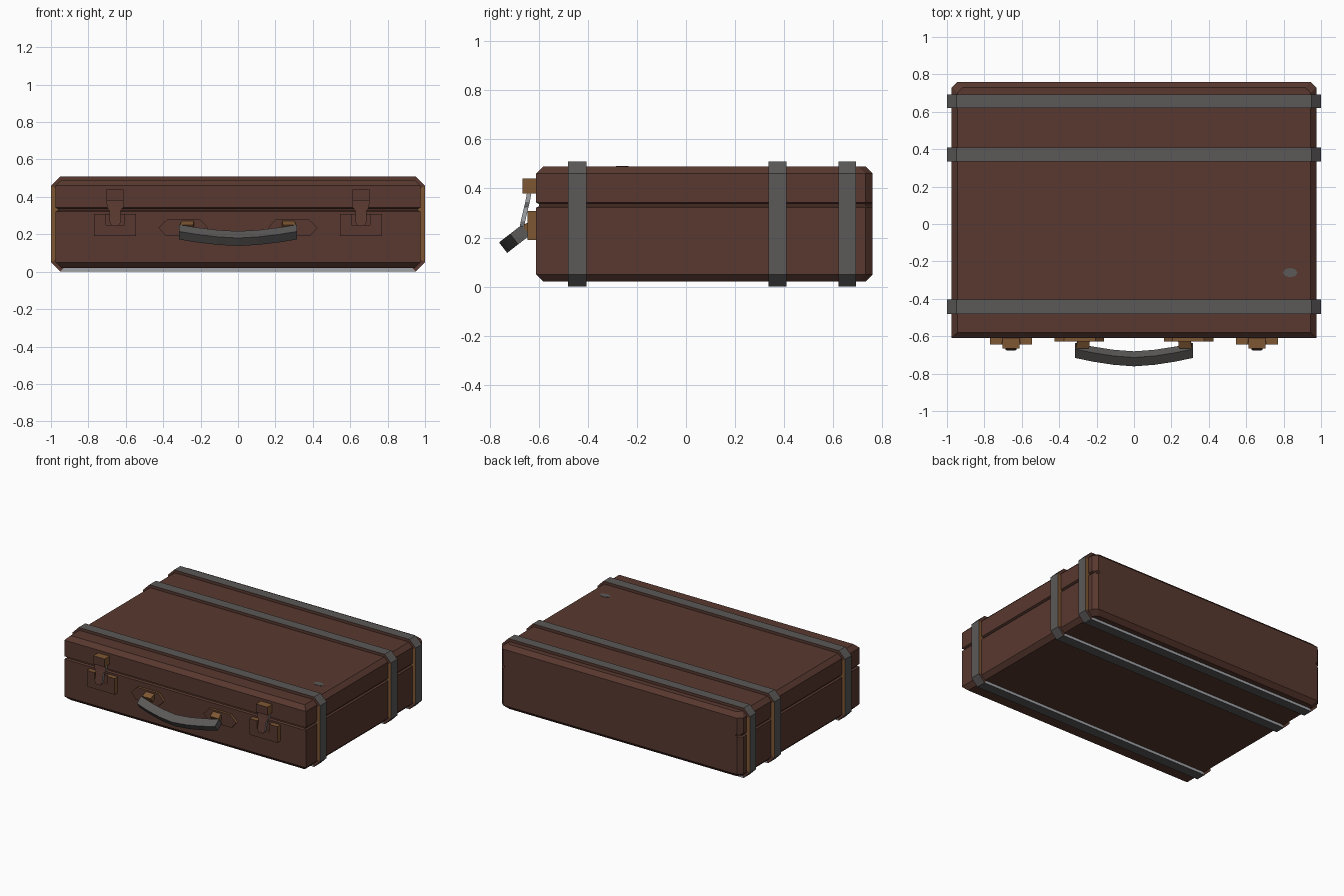
import bpy, bmesh, math
from mathutils import Vector

if "Cube" in bpy.data.objects:
    bpy.data.objects.remove(bpy.data.objects["Cube"])


def material(name, rgb):
    m = bpy.data.materials.new(name)
    m.diffuse_color = (*rgb, 1)
    m.use_nodes = True
    m.node_tree.nodes["Principled BSDF"].inputs["Base Color"].default_value = m.diffuse_color
    return m


LEATHER = material("brown leather", (0.098, 0.040, 0.029))
GREY = material("dark grey strap", (0.105, 0.100, 0.097))
BRASS = material("aged brass", (0.21, 0.095, 0.033))
STEEL = material("worn pale metal", (0.36, 0.37, 0.39))


def finish(name, bm, mats, rule=None):
    bmesh.ops.recalc_face_normals(bm, faces=bm.faces[:])
    bm.normal_update()
    if rule:
        for f in bm.faces:
            f.material_index = rule(f)
    me = bpy.data.meshes.new(name)
    bm.to_mesh(me)
    bm.free()
    for m in mats:
        me.materials.append(m)
    ob = bpy.data.objects.new(name, me)
    bpy.context.collection.objects.link(ob)
    return ob


def loft(name, rings, mats, rule=None, closed=False):
    """Skin a list of equal-sized rings; cap the ends unless closed."""
    bm = bmesh.new()
    vs = [[bm.verts.new(p) for p in r] for r in rings]
    n = len(vs[0])
    pairs = list(zip(vs, vs[1:])) + ([(vs[-1], vs[0])] if closed else [])
    for a, b in pairs:
        for i in range(n):
            j = (i + 1) % n
            bm.faces.new((a[i], a[j], b[j], b[i]))
    if not closed:
        bm.faces.new(vs[0])
        bm.faces.new(vs[-1])
    return finish(name, bm, mats, rule)


def plate(name, outline, y0, y1, mats, rule=None):
    """Extrude an (x, z) outline between two y values."""
    return loft(name, [[(x, y, z) for x, z in outline] for y in (y0, y1)], mats, rule)


# case: chamfered box with square front corners and a groove below the lid
def footprint(z, inset, back=None):
    x, f = 0.975 - inset, -0.61 + inset
    b, c = 0.76 - (inset if back is None else back), 0.03
    return [(-x, f, z), (x, f, z), (x, b - c, z), (x - c, b, z), (-x + c, b, z), (-x, b - c, z)]


loft("case", [footprint(0.02, 0.03), footprint(0.05, 0), footprint(0.322, 0, 0),
              footprint(0.328, 0.012, 0), footprint(0.336, 0.012, 0),
              footprint(0.342, 0, 0), footprint(0.46, 0), footprint(0.49, 0.03)], [LEATHER])


# straps: octagonal bands around the case, with coloured edges
def octagon(x, z0, z1, c, y):
    return [(x, y, z0 + c), (x, y, z1 - c), (x - c, y, z1), (-x + c, y, z1),
            (-x, y, z1 - c), (-x, y, z0 + c), (-x + c, y, z0), (x - c, y, z0)]


def strap_colour(f):
    if abs(f.normal.y) < 0.9:
        return 0
    c = f.calc_center_median()
    if abs(c.x) > 0.975:
        return 1
    return 2 if c.z < 0.03 else 3


for name, y0, y1 in (("front_strap", -0.48, -0.405), ("middle_strap", 0.335, 0.41),
                     ("back_strap", 0.62, 0.692)):
    loft(name, [octagon(1.0, 0, 0.51, 0.05, y0), octagon(1.0, 0, 0.51, 0.05, y1),
                octagon(0.96, 0.035, 0.475, 0.04, y1), octagon(0.96, 0.035, 0.475, 0.04, y0)],
         [GREY, BRASS, STEEL, LEATHER], strap_colour, closed=True)


def front_brown(f):
    return 0 if f.normal.y < -0.5 else 1


# latches and handle mounts, one per side
for s, side in ((-1, "left"), (1, "right")):
    cx = s * 0.657
    # lower latch plate with a notch for the hasp
    plate(side + "_latch_plate",
          [(cx + x, z) for x, z in ((-0.112, 0.19), (0.112, 0.19), (0.112, 0.308), (0.05, 0.308),
                                    (0.05, 0.25), (-0.05, 0.25), (-0.05, 0.308), (-0.112, 0.308))],
          -0.605, -0.645, [LEATHER, BRASS], front_brown)
    plate(side + "_latch_base", [(cx + x, z) for x, z in
                                 ((-0.05, 0.25), (0.05, 0.25), (0.05, 0.308), (-0.05, 0.308))],
          -0.605, -0.63, [LEATHER])
    # hasp head on the lid
    plate(side + "_hasp_head", [(cx + x, z) for x, z in
                                ((-0.046, 0.38), (0.046, 0.38), (0.046, 0.44), (-0.046, 0.44))],
          -0.605, -0.665, [LEATHER, BRASS], front_brown)
    # slanted tongue dropping into the latch plate
    rings = []
    for z, y, w in ((0.385, -0.638, 0.046), (0.345, -0.645, 0.044), (0.325, -0.65, 0.03),
                    (0.265, -0.664, 0.03), (0.245, -0.668, 0.018)):
        rings.append([(cx - w, y - 0.009, z), (cx + w, y - 0.009, z),
                      (cx + w, y + 0.009, z), (cx - w, y + 0.009, z)])
    loft(side + "_hasp_tongue", rings, [LEATHER, STEEL], front_brown)
    # pointed handle mount
    plate(side + "_handle_mount",
          [(s * x, z) for x, z in ((0.16, 0.235), (0.205, 0.283), (0.375, 0.283),
                                   (0.425, 0.235), (0.385, 0.19), (0.205, 0.19))],
          -0.605, -0.627, [LEATHER, BRASS], front_brown)
    # arm joining mount and grip
    loft(side + "_handle_arm",
         [[(s * a, y, z), (s * b, y, z), (s * b, y + dy, z - 0.035), (s * a, y + dy, z - 0.035)]
          for a, b, y, z, dy in ((0.235, 0.30, -0.615, 0.277, 0.0), (0.24, 0.31, -0.665, 0.25, 0.02))],
         [BRASS])

# grip: bowed bar hanging forward and down
along = Vector((0, 0.79, 0.61))
across = Vector((0, 0.61, -0.79))
rings = []
for x in (-0.315, -0.22, -0.11, 0, 0.11, 0.22, 0.315):
    c = Vector((x, -0.721, 0.177)) + along * 0.057 * (abs(x) / 0.315) ** 1.6
    rings.append([c + along * a + across * b
                  for a, b in ((-0.03, -0.027), (0.03, -0.027), (0.03, 0.027), (-0.03, 0.027))])
loft("handle_grip", rings, [GREY])

# scuff on the lid
scuff = [(0.835 + 0.04 * math.cos(k * math.pi / 4), -0.26 + 0.025 * math.sin(k * math.pi / 4))
         for k in range(8)]
loft("lid_scuff", [[(x, y, z) for x, y in scuff] for z in (0.488, 0.492)], [GREY])
